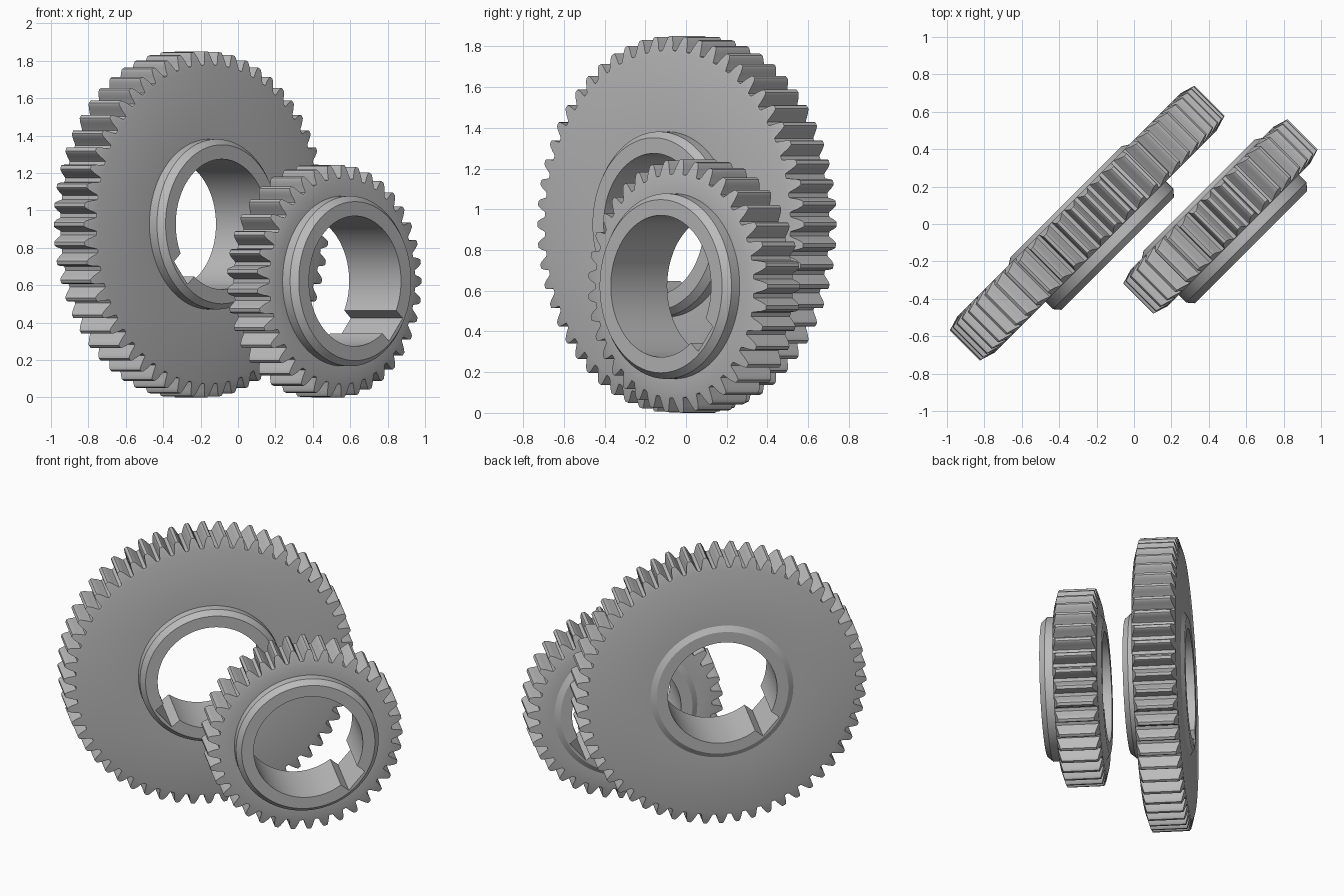
import bpy
import bmesh
from math import pi, radians, sin, cos, asin, atan, tau
from mathutils import Matrix, Vector

cube = bpy.data.objects.get("Cube")
if cube:
    bpy.data.objects.remove(cube, do_unlink=True)

steel = bpy.data.materials.new("grey steel")
steel.use_nodes = True
grey = (0.5, 0.5, 0.5, 1)
steel.diffuse_color = grey
steel.node_tree.nodes["Principled BSDF"].inputs["Base Color"].default_value = grey

MODULE = 0.0319
HALF = 0.139          # half the face width
HUB, BORE = 0.455, 0.348
KEY_HALF, KEY_FLOOR = 0.08, 0.404
# Half tooth: (fraction of pitch from tooth centre, fraction of depth)
FLANK = [(0, 1), (0.09, 1), (0.125, 0.95), (0.18, 0.8), (0.25, 0.55),
         (0.34, 0.14), (0.39, 0), (0.5, 0)]


def wrap(a):
    return (a + pi) % tau - pi


def make_gear(name, teeth, centre, key_angle):
    tip = MODULE * (teeth / 2 + 1)
    root = tip - 2.25 * MODULE
    pitch = tau / teeth
    key_inner = atan(KEY_HALF / KEY_FLOOR)
    key_outer = asin(KEY_HALF / BORE)

    def tooth(a):
        f = abs((a / pitch + 0.5) % 1 - 0.5)
        for (f0, d0), (f1, d1) in zip(FLANK, FLANK[1:]):
            if f <= f1:
                return root + (tip - root) * (d0 + (d1 - d0) * (f - f0) / (f1 - f0))
        return root

    def bore(a):
        d = abs(wrap(a - key_angle))
        if d <= key_inner + 1e-6:
            return KEY_FLOOR / cos(d)
        if d < key_outer:
            return KEY_HALF / sin(d)
        return BORE

    def circle(r):
        return lambda a: r

    # Shared angles: every tooth breakpoint plus the corners of the keyway
    angles = {round((i + s * f) * pitch % tau, 5)
              for i in range(teeth) for f, d in FLANK for s in (-1, 1)}
    angles |= {round((key_angle + s * k) % tau, 5)
               for k in (key_inner, key_outer) for s in (-1, 1)}
    angles = sorted(angles)

    # Closed cross-section: (radius rule, axial position, end bevel slope)
    front, back = HALF + 0.092, -HALF - 0.022
    section = [
        (bore, back, 0), (circle(HUB - 0.035), back, 0), (circle(HUB), -HALF, 0),
        (circle(root - 0.012), -HALF, 0), (tooth, -HALF, 0.3),
        (tooth, HALF, -0.3), (circle(root - 0.012), HALF, 0),
        (circle(HUB), HALF, 0), (circle(HUB), front - 0.035, 0),
        (circle(HUB - 0.03), front, 0), (bore, front, 0),
    ]
    bm = bmesh.new()
    rings = []
    for rule, h, slope in section:
        ring = []
        for a in angles:
            r = rule(a)
            ring.append(bm.verts.new((r * cos(a), r * sin(a), h + slope * (r - root + 0.012))))
        rings.append(ring)
    for i, ring in enumerate(rings):
        after = rings[(i + 1) % len(rings)]
        for j in range(len(angles)):
            k = (j + 1) % len(angles)
            bm.faces.new((ring[j], after[j], after[k], ring[k]))
    bmesh.ops.recalc_face_normals(bm, faces=bm.faces)
    mesh = bpy.data.meshes.new(name)
    bm.to_mesh(mesh)
    bm.free()
    mesh.materials.append(steel)

    # The axle lies level, turned halfway between front and left
    obj = bpy.data.objects.new(name, mesh)
    bpy.context.collection.objects.link(obj)
    across = Vector((1, 1, 0)).normalized()
    axle = Vector((1, -1, 0)).normalized()
    turn = Matrix((across, (0, 0, 1), axle)).transposed().to_4x4()
    obj.matrix_world = Matrix.Translation(centre) @ turn
    bpy.ops.object.select_all(action='DESELECT')
    obj.select_set(True)
    bpy.context.view_layer.objects.active = obj
    bpy.ops.object.shade_smooth_by_angle(angle=radians(28))


make_gear("large_gear", 56, (-0.25, 0.005, 0.926), radians(220))
make_gear("small_gear", 37, (0.462, 0.04, 0.622), radians(-40))
